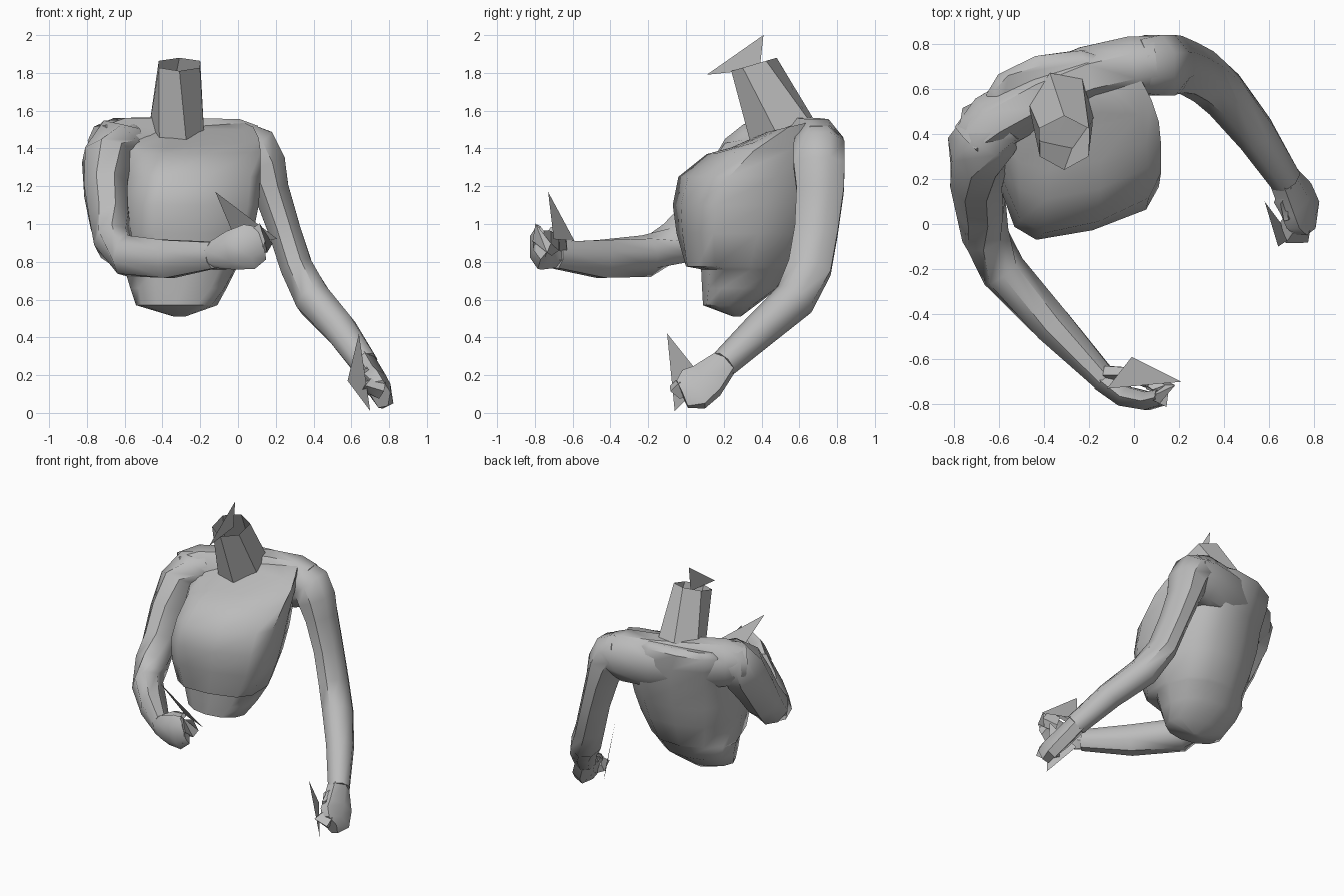
import bpy, bmesh
from math import sin, cos, pi, radians, copysign
from mathutils import Vector

if "Cube" in bpy.data.objects:
    bpy.data.objects.remove(bpy.data.objects["Cube"])

CLAY = (0.5, 0.5, 0.5, 1)
clay = bpy.data.materials.new("clay grey")
clay.use_nodes = True
clay.diffuse_color = CLAY
clay.node_tree.nodes["Principled BSDF"].inputs["Base Color"].default_value = CLAY


def finish(name, bm, smooth=True):
    """Turn a bmesh into a named, shaded object."""
    mesh = bpy.data.meshes.new(name)
    bm.to_mesh(mesh)
    bm.free()
    obj = bpy.data.objects.new(name, mesh)
    bpy.context.collection.objects.link(obj)
    mesh.materials.append(clay)
    if smooth:
        bpy.ops.object.select_all(action='DESELECT')
        obj.select_set(True)
        bpy.context.view_layer.objects.active = obj
        bpy.ops.object.shade_smooth_by_angle(angle=radians(48))
    return obj


def loft(name, rings, capped=True):
    """Skin a list of equal-length point rings."""
    bm = bmesh.new()
    loops = [[bm.verts.new(p) for p in ring] for ring in rings]
    count = len(loops[0])
    for low, high in zip(loops, loops[1:]):
        for i in range(count):
            j = (i + 1) % count
            bm.faces.new((low[i], low[j], high[j], high[i]))
    if capped:
        bm.faces.new(loops[0][::-1])
        bm.faces.new(loops[-1])
    bmesh.ops.recalc_face_normals(bm, faces=bm.faces)
    return finish(name, bm)


def section(x0, x1, y0, y1, z, tilt=0, yaw=0, sides=12, front=1, back=0.9):
    """Outline with boxy front and back halves, yawed, fitted to the bounds."""
    pts = []
    for i in range(sides):
        a = 2 * pi * i / sides + pi / 2
        power = front if sin(a) < 0.1 else back
        c = copysign(abs(cos(a)) ** power, cos(a))
        s = copysign(abs(sin(a)) ** power, sin(a))
        t = radians(yaw)
        pts.append((c * cos(t) - s * sin(t), c * sin(t) + s * cos(t)))
    xs, ys = zip(*pts)

    def fit(value, values, low, high):
        share = (value - min(values)) / (max(values) - min(values))
        return low + share * (high - low)

    return [(fit(x, xs, x0, x1), fit(y, ys, y0, y1), z + fit(y, ys, -tilt, tilt))
            for x, y in pts]


def limb(name, stations, sides=8):
    """Tube through (centre, depth radius, width radius) stations."""
    centres = [Vector(s[0]) for s in stations]
    rings = []
    for i, (_, depth, width) in enumerate(stations):
        ahead = centres[min(i + 1, len(centres) - 1)]
        along = (ahead - centres[max(i - 1, 0)]).normalized()
        u = Vector((0, 1, 0))
        u = (u - along * u.dot(along)).normalized()
        v = along.cross(u)
        angles = [2 * pi * (k + 0.5) / sides for k in range(sides)]
        grow = 1 / cos(pi / sides)
        rings.append([centres[i] + (u * cos(a) * depth + v * sin(a) * width) * grow
                      for a in angles])
    return loft(name, rings)


def shard(name, *corners):
    """Single loose triangle."""
    bm = bmesh.new()
    bm.faces.new([bm.verts.new(c) for c in corners])
    return finish(name, bm, smooth=False)


# Torso: twisted so that the left shoulder sits further back
loft("torso", [
    section(-.34, -.28, .25, .29, .51),
    section(-.54, -.11, .09, .37, .57),
    section(-.57, -.06, .085, .49, .66, yaw=6, front=.8),
    section(-.60, -.01, .08, .55, .76, yaw=8, front=.8),
    section(-.59, .01, .00, .57, .775, yaw=10, front=.65),
    section(-.62, .08, -.05, .64, .95, yaw=13, front=.5, back=.8),
    section(-.64, .11, -.07, .70, 1.1, yaw=15, front=.5, back=.75),
    section(-.64, .12, -.04, .75, 1.25, yaw=18, front=.55, back=.7),
    section(-.66, .12, .11, .78, 1.39, yaw=20, tilt=.02, front=.6, back=.75),
    section(-.67, .11, .24, .77, 1.465, yaw=23, tilt=.06, front=.65),
    section(-.62, .08, .42, .72, 1.52, yaw=23, tilt=.035, front=.8),
])

# Shoulder yoke across the upper back
limb("shoulders", [
    ((-.72, .36, 1.40), .10, .12),
    ((-.63, .45, 1.41), .13, .15),
    ((-.42, .57, 1.40), .13, .165),
    ((-.20, .655, 1.39), .135, .17),
    ((.0, .70, 1.39), .135, .165),
    ((.10, .71, 1.39), .125, .13),
])

# Neck: open six-sided sleeve leaning forward
loft("neck", [
    section(-.47, -.18, .34, .67, 1.50, tilt=.065, yaw=20, sides=6),
    section(-.42, -.20, .24, .48, 1.845, tilt=.035, sides=6),
], capped=False)

# Left arm: hanging down and swung forward
limb("left_arm", [
    ((.02, .70, 1.43), .12, .11),
    ((.09, .705, 1.40), .135, .125),
    ((.135, .705, 1.31), .135, .12),
    ((.175, .71, 1.18), .125, .095),
    ((.245, .69, .97), .115, .085),
    ((.31, .655, .77), .115, .085),
    ((.40, .575, .60), .105, .095),
    ((.54, .40, .445), .09, .085),
    ((.67, .20, .26), .07, .07),
])
limb("left_palm", [
    ((.66, .21, .27), .065, .06),
    ((.72, .11, .17), .10, .06),
    ((.75, .04, .125), .115, .055),
    ((.755, -.02, .10), .075, .045),
], sides=6)
limb("left_fingers", [
    ((.76, -.01, .12), .06, .04),
    ((.71, -.02, .14), .06, .035),
    ((.69, .03, .13), .04, .03),
], sides=5)
limb("left_thumb", [
    ((.68, .18, .28), .03, .03),
    ((.65, .10, .24), .025, .025),
    ((.68, .02, .22), .015, .015),
], sides=5)

# Right arm: bent at the elbow across the front
limb("right_arm", [
    ((-.58, .47, 1.44), .12, .11),
    ((-.65, .41, 1.42), .145, .135),
    ((-.69, .33, 1.34), .16, .13),
    ((-.70, .21, 1.18), .14, .115),
    ((-.68, .08, 1.02), .125, .105),
    ((-.66, -.05, .90), .115, .095),
    ((-.58, -.21, .83), .095, .105),
    ((-.36, -.45, .815), .085, .10),
    ((-.13, -.69, .835), .055, .07),
])
limb("right_palm", [
    ((-.14, -.69, .835), .05, .06),
    ((-.04, -.765, .86), .045, .09),
    ((.06, -.785, .88), .04, .105),
    ((.12, -.77, .90), .035, .08),
], sides=6)
limb("right_fingers", [
    ((.10, -.79, .91), .04, .08),
    ((.13, -.73, .91), .04, .055),
    ((.07, -.70, .89), .03, .05),
], sides=5)
limb("right_thumb", [
    ((-.12, -.66, .88), .03, .03),
    ((-.04, -.66, .93), .025, .025),
    ((.06, -.71, .97), .015, .015),
], sides=5)

# Loose triangles beside the neck and each hand
shard("neck_shard", (-.31, .11, 1.79), (-.31, .41, 2), (-.31, .39, 1.82))
shard("left_hand_shard", (.64, -.10, .42), (.58, .10, .17), (.70, -.06, .01))
shard("right_hand_shard", (-.12, -.73, 1.17), (.21, -.70, .92), (-.01, -.59, .91))
